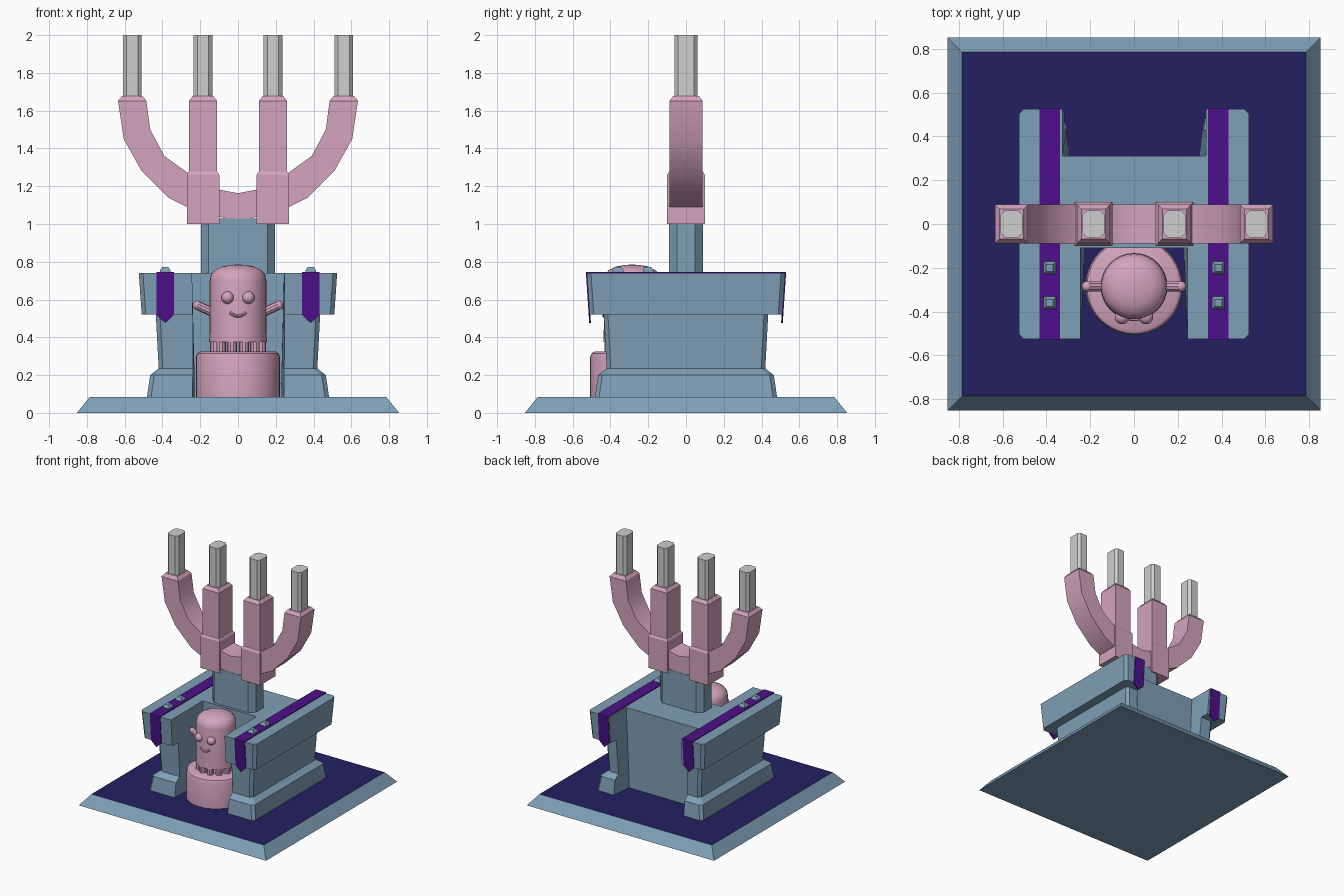
import bpy, bmesh
from math import sin, cos, pi, radians
from mathutils import Vector

cube = bpy.data.objects.get("Cube")
if cube:
    bpy.data.objects.remove(cube, do_unlink=True)


def material(name, rgb):
    m = bpy.data.materials.new(name)
    m.use_nodes = True
    m.diffuse_color = (*rgb, 1)
    for node in m.node_tree.nodes:
        if node.type == 'BSDF_PRINCIPLED':
            node.inputs["Base Color"].default_value = (*rgb, 1)
    return m


stone = material("blue stone", (.215, .35, .475))
navy = material("navy floor", (.017, .014, .122))
purple = material("purple cloth", (.076, .005, .26))
pink = material("pink", (.66, .37, .51))
metal = material("light grey metal", (.62, .62, .62))


def finish(name, bm, mat, smooth=False):
    bmesh.ops.recalc_face_normals(bm, faces=bm.faces)
    mesh = bpy.data.meshes.new(name)
    bm.to_mesh(mesh)
    bm.free()
    ob = bpy.data.objects.new(name, mesh)
    bpy.context.collection.objects.link(ob)
    mesh.materials.append(mat)
    if smooth:
        bpy.ops.object.select_all(action='DESELECT')
        ob.select_set(True)
        bpy.context.view_layer.objects.active = ob
        bpy.ops.object.shade_smooth_by_angle(angle=radians(35))
    return ob


def loft(name, rings, mat, smooth=False):
    """Skin a list of equal-length point rings and cap both ends."""
    bm = bmesh.new()
    vs = [[bm.verts.new(p) for p in r] for r in rings]
    n = len(rings[0])
    for a, b in zip(vs, vs[1:]):
        for i in range(n):
            j = (i + 1) % n
            bm.faces.new((a[i], a[j], b[j], b[i]))
    bm.faces.new(vs[0])
    bm.faces.new(vs[-1])
    return finish(name, bm, mat, smooth)


def stack(name, layers, mat, x=0, y=0, c=0):
    """Rectangular block from (half x, half y, z) layers, corners chamfered by c."""
    rings = []
    for hx, hy, z in layers:
        ring = []
        for sx, sy in ((1, 1), (-1, 1), (-1, -1), (1, -1)):
            pts = [(sx * hx, sy * (hy - c)), (sx * (hx - c), sy * hy)] if c else [(sx * hx, sy * hy)]
            ring += pts if sx * sy > 0 else pts[::-1]
        rings.append([(x + px, y + py, z) for px, py in ring])
    return loft(name, rings, mat)


def lathe(name, profile, mat, y, n=32):
    rings = [[(r * cos(2 * pi * i / n), y + r * sin(2 * pi * i / n), z) for i in range(n)]
             for r, z in profile]
    return loft(name, rings, mat, True)


def ball(name, pos, r, mat):
    bm = bmesh.new()
    bmesh.ops.create_uvsphere(bm, u_segments=16, v_segments=10, radius=r)
    bmesh.ops.translate(bm, verts=bm.verts, vec=pos)
    return finish(name, bm, mat, True)


def tube(name, path, r, mat, n=10):
    pts = [Vector(p) for p in path]
    rings = []
    for i, p in enumerate(pts):
        d = (pts[min(i + 1, len(pts) - 1)] - pts[max(i - 1, 0)]).normalized()
        u = d.cross(Vector((0, 1, 0))).normalized()
        v = d.cross(u)
        rings.append([p + r * (u * cos(2 * pi * k / n) + v * sin(2 * pi * k / n)) for k in range(n)])
    return loft(name, rings, mat, True)


# Base slab with a navy floor
base = stack("base_slab", [(.853, .853, 0), (.785, .785, .085)], stone)
base.data.materials.append(navy)
for f in base.data.polygons:
    if f.normal.z > .9:
        f.material_index = 1

# Moulded stone body, notched at the front and back
body = stack("stone_body", [(.482, .482, .085), (.465, .465, .2), (.42, .42, .235),
                            (.435, .435, .52), (.51, .51, .52), (.525, .525, .74)], stone, c=.022)


def notch(y_in, y_out, x_low, x_top):
    rings = [[(-x_top, y_out, z), (x_top, y_out, z), (xi, y_in, z), (-xi, y_in, z)]
             for z, xi in ((0, x_low), (.8, x_top))]
    cutter = loft("notch_cutter", rings, stone)
    cutter.hide_render = True
    mod = body.modifiers.new("notch", 'BOOLEAN')
    mod.operation = 'DIFFERENCE'
    mod.solver = 'EXACT'
    mod.object = cutter
    bpy.ops.object.select_all(action='DESELECT')
    body.select_set(True)
    bpy.context.view_layer.objects.active = body
    bpy.ops.object.modifier_apply(modifier=mod.name)
    bpy.data.objects.remove(cutter, do_unlink=True)


notch(-.11, -.6, .225, .245)
notch(.31, .6, .295, .33)

# Pillar
stack("pillar", [(.197, .09, .73), (.197, .09, 1.03)], stone, c=.042)

# Cloth strips with pointed ends, and studs
for side, s in (("left", 1), ("right", -1)):
    x = .385 * s
    stack(side + "_cloth_top", [(.047, .53, .738), (.047, .53, .746)], purple, x=x)
    for end, e in (("front", -1), ("back", 1)):
        outline = [(-.047, .746), (.047, .746), (.047, .52), (0, .475), (-.047, .52)]
        rings = [[(x + px, e * (.478 + .066 * z + d), z) for px, z in outline] for d in (-.006, .003)]
        loft(side + "_cloth_" + end, rings, purple)
    for i, y in enumerate((-.2, -.36)):
        stack(f"{side}_stud_{i + 1}", [(.028, .028, .74), (.028, .028, .755), (.016, .016, .773)],
              stone, x=x, y=y)

# Curved branch, one side mirrored to the other
upper = [(0, 1.163), (.1, 1.182), (.265, 1.27), (.39, 1.36), (.465, 1.5), (.485, 1.652)]
lower = [(.635, 1.652), (.605, 1.45), (.51, 1.28), (.37, 1.14), (.25, 1.08), (.1, 1.025), (0, 1.012)]
strip = list(zip(upper, lower[::-1][:1] + lower[::-1][2:]))
sections = [((-a[0], a[1]), (-b[0], b[1])) for a, b in strip[:0:-1]] + strip
loft("curved_branch", [[(a[0], -.088, a[1]), (a[0], .088, a[1]), (b[0], .088, b[1]), (b[0], -.088, b[1])]
                       for a, b in sections], pink, True)

# Sockets, holders and metal rods
for side, s in (("left", 1), ("right", -1)):
    stack(side + "_socket", [(.086, .1, 1), (.086, .1, 1.26), (.076, .09, 1.277)], pink, x=.185 * s)
    stack(side + "_holder", [(.075, .088, 1.2), (.075, .088, 1.652), (.055, .068, 1.677)],
          pink, x=.185 * s)
    stack(side + "_branch_cap", [(.075, .088, 1.652), (.055, .068, 1.677)], pink, x=.56 * s)
    for place, x in (("inner", .185), ("outer", .56)):
        stack(f"{side}_{place}_rod", [(.05, .062, 1.66), (.05, .062, 2)], metal, x=x * s, c=.02)

# Round pedestal
CY = -.285
lathe("pedestal", [(.222, .085), (.222, .295), (.215, .315), (.198, .325)], pink, CY, 40)

# Little figure: body, feet, eyes, smile and arms
lathe("figure_body", [(.153, .375), (.15, .45), (.15, .7), (.144, .73), (.125, .755),
                      (.085, .775), (.04, .783), (.006, .785)], pink, CY)
for i in range(12):
    a = 2 * pi * (i + .5) / 12
    fx, fy = .126 * cos(a), CY + .126 * sin(a)
    tube(f"foot_{i + 1}", [(fx, fy, .32), (fx, fy, .39)], .026, pink)
for side, s in (("left", 1), ("right", -1)):
    ball(side + "_eye", (.055 * s, CY - .14, .61), .033, pink)
    tip = (.215 * s, CY, .57)
    tube(side + "_arm", [(.13 * s, CY, .53), tip], .024, pink)
    ball(side + "_hand", tip, .024, pink)
smile = []
for i in range(9):
    t = i / 4 - 1
    x = .042 * t
    smile.append((x, CY - (.15 ** 2 - x * x) ** .5, .513 + .018 * t * t))
tube("smile", smile, .008, pink, 8)
